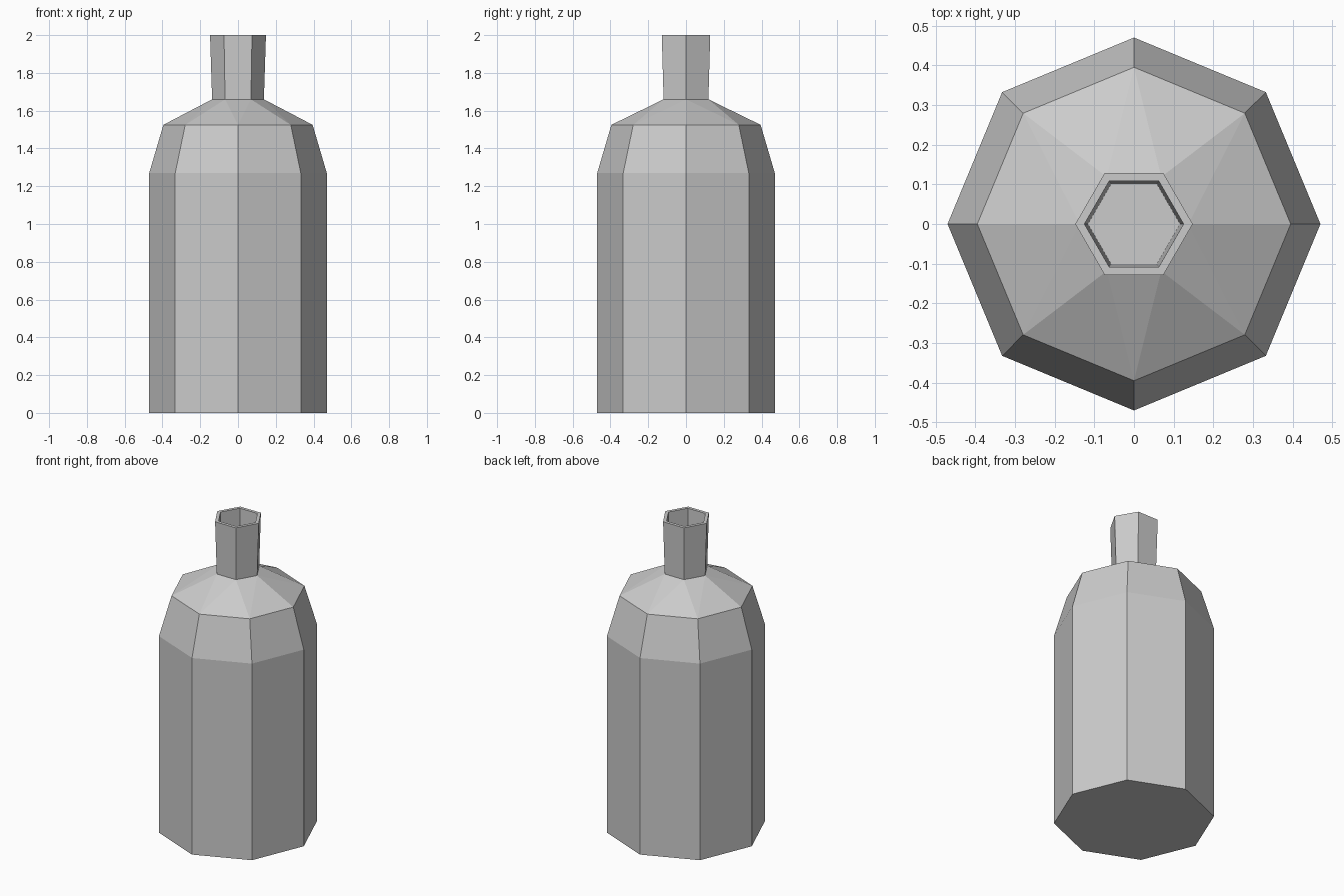
import bpy, bmesh, math

if "Cube" in bpy.data.objects:
    bpy.data.objects.remove(bpy.data.objects["Cube"])

bm = bmesh.new()

def ring(sides, radius, z):
    return [bm.verts.new((radius * math.cos(2 * math.pi * k / sides),
                          radius * math.sin(2 * math.pi * k / sides), z))
            for k in range(sides)]

def bridge(a, b):
    """Join ring a to ring b: quads if equal counts, else a triangle strip."""
    na, nb = len(a), len(b)
    if na == nb:
        for k in range(na):
            n = (k + 1) % na
            bm.faces.new((a[k], a[n], b[n], b[k]))
        return
    i = j = 0
    while i < na or j < nb:
        if i < na and (i + 1) * nb < (j + 1) * na or j == nb:
            bm.faces.new((a[i % na], a[(i + 1) % na], b[j % nb]))
            i += 1
        else:
            bm.faces.new((a[i % na], b[(j + 1) % nb], b[j % nb]))
            j += 1

# (sides, radius, z): octagonal body, shoulder, hexagonal neck, rim, neck interior
profile = [(8, 0.47, 0), (8, 0.47, 1.27), (8, 0.395, 1.525),
           (6, 0.137, 1.66), (6, 0.148, 2.0),
           (6, 0.125, 2.0), (6, 0.116, 1.66)]
rings = [ring(*p) for p in profile]
for a, b in zip(rings, rings[1:]):
    bridge(a, b)

# base and floor inside the neck
bm.faces.new(rings[0][::-1])
bm.faces.new(rings[-1])
bmesh.ops.recalc_face_normals(bm, faces=bm.faces[:])

mesh = bpy.data.meshes.new("bottle")
bm.to_mesh(mesh)
bm.free()
bpy.context.collection.objects.link(bpy.data.objects.new("bottle", mesh))
